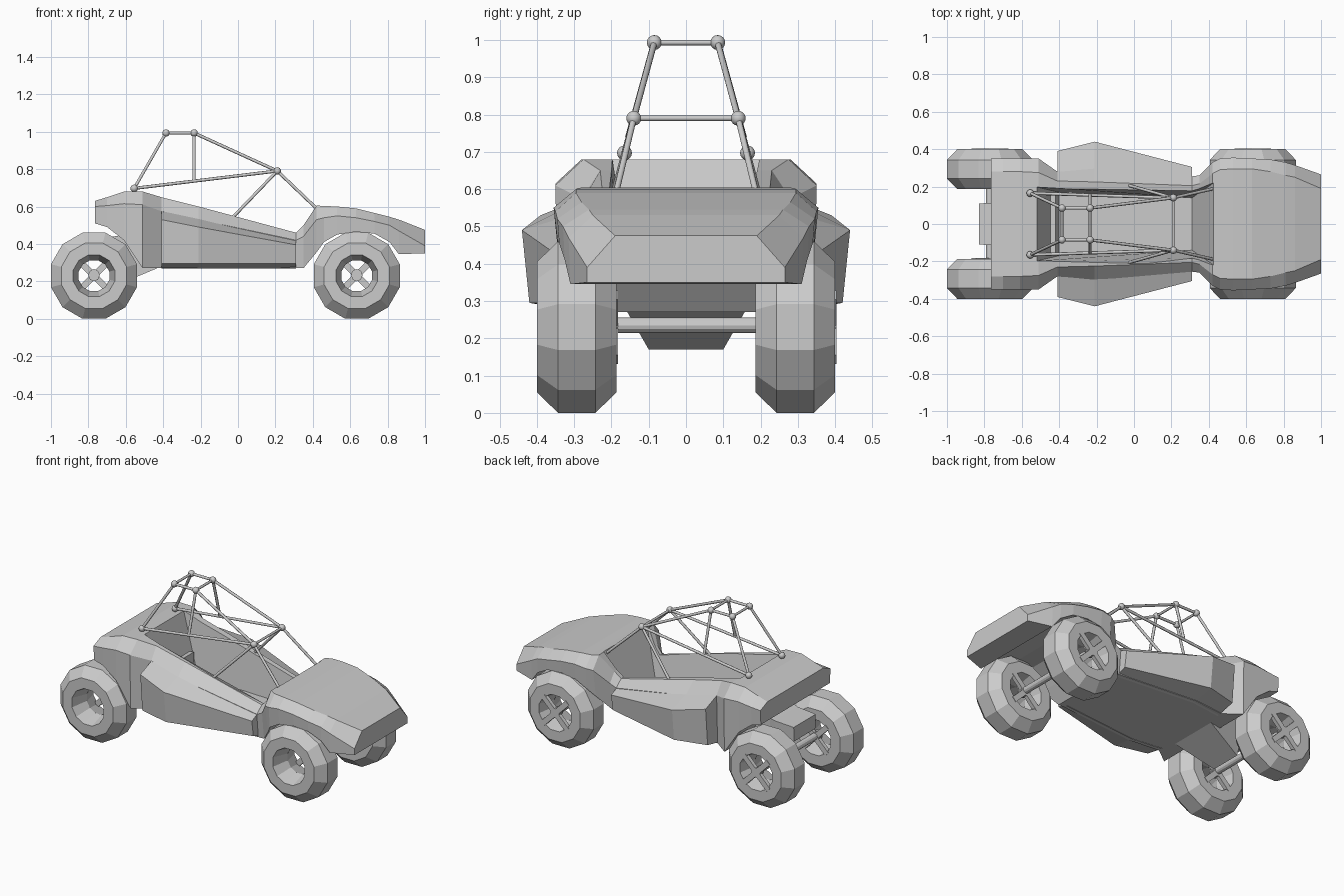
import bpy, bmesh
from math import pi, cos, sin
from mathutils import Vector, Matrix

if "Cube" in bpy.data.objects:
    bpy.data.objects.remove(bpy.data.objects["Cube"])


def link(name, bm):
    bmesh.ops.recalc_face_normals(bm, faces=bm.faces)
    me = bpy.data.meshes.new(name)
    bm.to_mesh(me)
    bm.free()
    ob = bpy.data.objects.new(name, me)
    bpy.context.collection.objects.link(ob)
    return ob


def skin(bm, rings, caps=True, loop=False):
    """Join equal-length closed rings of points with quads."""
    vs = [[bm.verts.new(p) for p in r] for r in rings]
    n = len(vs[0])
    pairs = list(zip(vs, vs[1:])) + ([(vs[-1], vs[0])] if loop else [])
    for a, b in pairs:
        for i in range(n):
            j = (i + 1) % n
            bm.faces.new((a[i], a[j], b[j], b[i]))
    if caps:
        bm.faces.new(vs[0])
        bm.faces.new(vs[-1])


def loft(name, rings):
    bm = bmesh.new()
    skin(bm, rings)
    return link(name, bm)


def sym(x, half):
    """Symmetric cross-section at x from (y, z) points of the +y half."""
    return [(x, y, z) for y, z in half] + [(x, -y, z) for y, z in reversed(half)]


def rod(bm, a, b, r, seg=8):
    a, b = Vector(a), Vector(b)
    m = Matrix.Translation((a + b) / 2) @ (b - a).to_track_quat('Z', 'Y').to_matrix().to_4x4()
    bmesh.ops.create_cone(bm, cap_ends=True, segments=seg, radius1=r, radius2=r,
                          depth=(b - a).length, matrix=m)


# Body shell: x, bottom z/y, shoulder z/y, top z/y
stations = [
    (-.765, .51, .345, .60, .35, .63, .28),
    (-.70, .49, .345, .605, .35, .65, .28),
    (-.61, .42, .345, .615, .35, .68, .28),
    (-.51, .27, .345, .61, .35, .68, .275),
    (-.41, .27, .27, .575, .28, .65, .23),
    (-.21, .27, .29, .53, .30, .60, .225),
    (.31, .27, .24, .42, .255, .46, .205),
    (.35, .27, .24, .44, .26, .50, .215),
    (.42, .355, .30, .53, .33, .605, .27),
    (.46, .41, .34, .54, .35, .603, .29),
    (.53, .45, .345, .55, .355, .60, .295),
    (.63, .465, .345, .54, .35, .59, .295),
    (.73, .455, .34, .52, .345, .565, .28),
    (.81, .41, .325, .50, .33, .545, .26),
    (.86, .345, .31, .47, .315, .53, .25),
    (1.0, .35, .265, .39, .265, .475, .19),
]
body = loft("body_shell", [sym(x, [(yb, zb), (ys, zs), (yt, zt)])
                           for x, zb, yb, zs, ys, zt, yt in stations])

# Cockpit opening cut into the shell
cutter = loft("cockpit_cutter", [
    [(-.40, -.17, .31), (.31, -.14, .31), (.31, .14, .31), (-.40, .17, .31)],
    [(-.53, -.20, .72), (.47, -.25, .72), (.47, .25, .72), (-.53, .20, .72)]])
cutter.hide_render = True
mod = body.modifiers.new("cockpit", 'BOOLEAN')
mod.operation = 'DIFFERENCE'
mod.solver = 'EXACT'
mod.object = cutter
bpy.context.view_layer.objects.active = body
bpy.ops.object.modifier_apply(modifier=mod.name)
bpy.data.objects.remove(cutter)

# Side pods: x, inner top y/z, outer top y/z, outer bottom y
for s, side in ((-1, "near"), (1, "far")):
    loft("side_pod_" + side, [
        [(x, s * (yi - .03), zi), (x, s * yo, zo), (x, s * yb, .295),
         (x, s * (yi - .04), .268)]
        for x, yi, zi, yo, zo, yb in [(-.41, .28, .585, .39, .53, .37),
                                      (-.21, .305, .54, .44, .49, .42),
                                      (.31, .255, .43, .305, .395, .29)]])

# Gearbox under the tail: x, bottom z/y, top z/y
loft("gearbox", [sym(x, [(yb, zb), (yt, zt)]) for x, zb, yb, zt, yt in
                 [(-.42, .275, .16, .46, .16), (-.67, .17, .10, .44, .12),
                  (-.70, .32, .11, .43, .115), (-.83, .33, .105, .42, .11)]])

# Wheels: 12-sided tyre, with cross spokes on the +y side
tyre = [(-.107, .115), (-.107, .181), (-.05, .238), (.05, .238),
        (.107, .181), (.107, .115), (.0, .085)]
for wx, end in ((.635, "front"), (-.77, "rear")):
    for wy, side in ((-.293, "near"), (.293, "far")):
        bm = bmesh.new()
        rings = []
        for i in range(12):
            a = (i + .5) * pi / 6
            rings.append([(r * cos(a), y, r * sin(a)) for y, r in tyre])
        skin(bm, rings, caps=False, loop=True)
        for a in (pi / 4, -pi / 4):
            m = (Matrix.Translation((0, .098, 0)) @ Matrix.Rotation(a, 4, 'Y')
                 @ Matrix.Diagonal((.245, .024, .034, 1)))
            bmesh.ops.create_cube(bm, size=1, matrix=m)
        rod(bm, (0, .07, 0), (0, .11, 0), .03, 8)
        w = link(f"wheel_{end}_{side}", bm)
        w.location = (wx, wy, .23)
    # Axle through both hubs
    bm = bmesh.new()
    rod(bm, (wx, -.22, .235), (wx, .38, .235), .021, 12)
    rod(bm, (wx, -.22, .235), (wx, -.20, .235), .03, 12)
    link("axle_" + end, bm)

# Roll cage: nodes on the -y side mirrored to +y
A, B = (-.385, .085, .993), (-.235, .085, .993)
C, D = (.21, .14, .79), (-.555, .165, .697)
foot, side_foot, mid = (.43, .19, .58), (-.03, .207, .54), (-.235, .155, .738)
bars = [(A, D), (A, B), (B, C), (C, D), (C, foot), (C, side_foot), (B, mid)]
flip = lambda p, s: (p[0], s * p[1], p[2])
bm = bmesh.new()
for s in (-1, 1):
    for p, q in bars:
        rod(bm, flip(p, s), flip(q, s), .0085)
    for p in (A, B, C, D):
        bmesh.ops.create_uvsphere(bm, u_segments=12, v_segments=8, radius=.02,
                                  matrix=Matrix.Translation(flip(p, s)))
for p in (A, B, C):
    rod(bm, flip(p, -1), p, .0075)
cage = link("roll_cage", bm)
bpy.ops.object.select_all(action='DESELECT')
cage.select_set(True)
bpy.context.view_layer.objects.active = cage
bpy.ops.object.shade_smooth_by_angle(angle=pi / 3)
